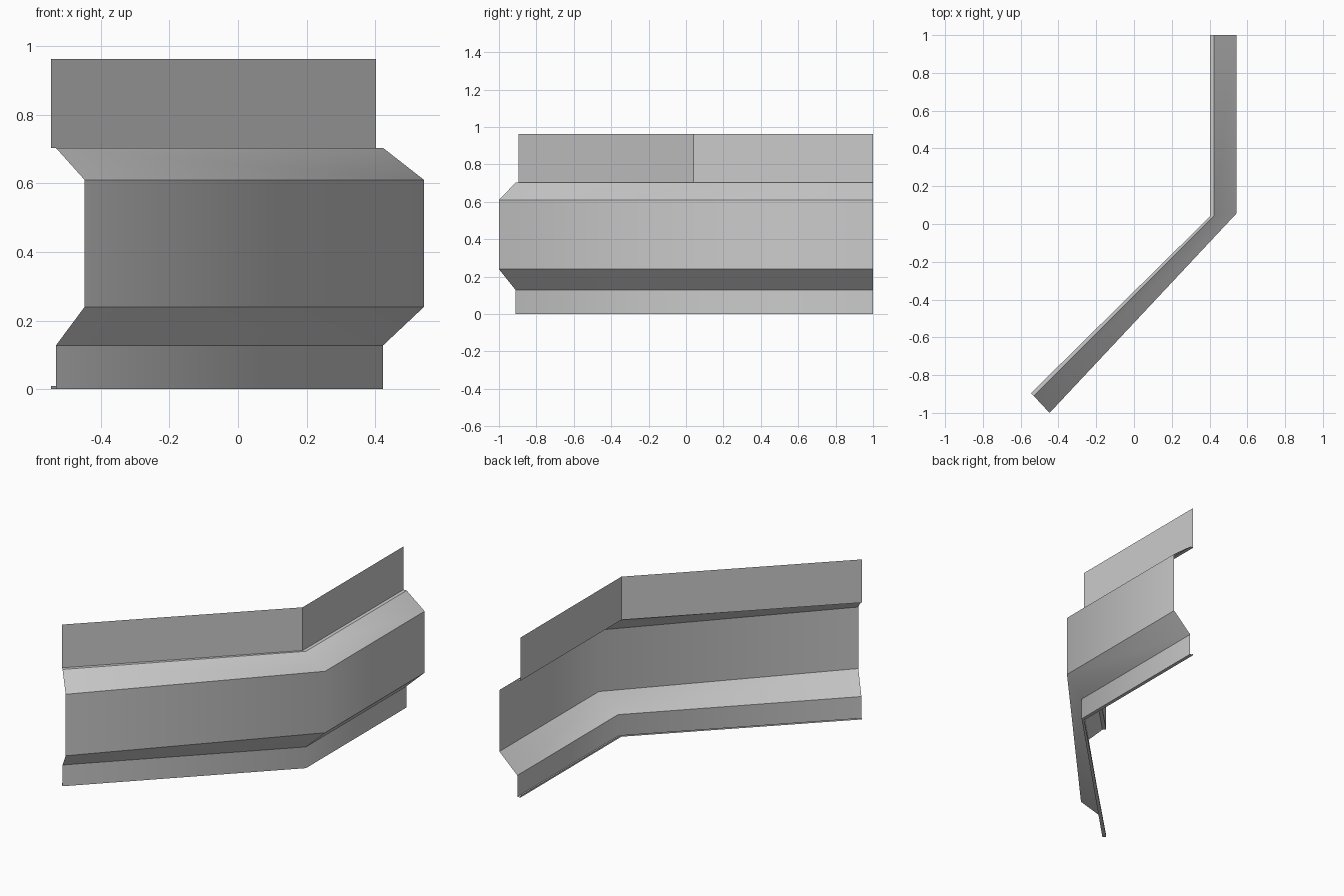
import bpy, bmesh
from mathutils import Vector

if "Cube" in bpy.data.objects:
    bpy.data.objects.remove(bpy.data.objects["Cube"])

# Sheet metal colour
metal = bpy.data.materials.new("light grey metal")
metal.use_nodes = True
grey = (0.6, 0.6, 0.6, 1)
metal.diffuse_color = grey
metal.node_tree.nodes["Principled BSDF"].inputs["Base Color"].default_value = grey

# Inner and outer plan points at the near end, the bend and the far end
stations = [((-0.545, -0.895), (-0.447, -1.0)),
            ((0.402, 0.04), (0.542, 0.055)),
            ((0.402, 1.0), (0.542, 1.0))]

# Rail profile: (outward fraction, height), top flange to bottom lip
profile = [(0, 0.963), (0, 0.703), (0.15, 0.703), (1, 0.61), (1, 0.24),
           (0.15, 0.128), (0.15, 0), (0, 0), (0, 0.01)]

# Folded rail swept through the stations
bm = bmesh.new()
rings = []
for inner, outer in stations:
    a, b = Vector(inner), Vector(outer)
    rings.append([bm.verts.new((*a.lerp(b, f), z)) for f, z in profile])
for near, far in zip(rings, rings[1:]):
    for i in range(len(profile) - 1):
        face = bm.faces.new((near[i], near[i + 1], far[i + 1], far[i]))
        face.smooth = True

# Crisp folds along the length, soft bend except on the top flange
bend = rings[1]
for edge in bm.edges:
    across = all(v in bend for v in edge.verts)
    edge.smooth = across and bend[0] not in edge.verts

mesh = bpy.data.meshes.new("folded_rail")
bm.to_mesh(mesh)
bm.free()
mesh.materials.append(metal)
rail = bpy.data.objects.new("folded_rail", mesh)
bpy.context.collection.objects.link(rail)
